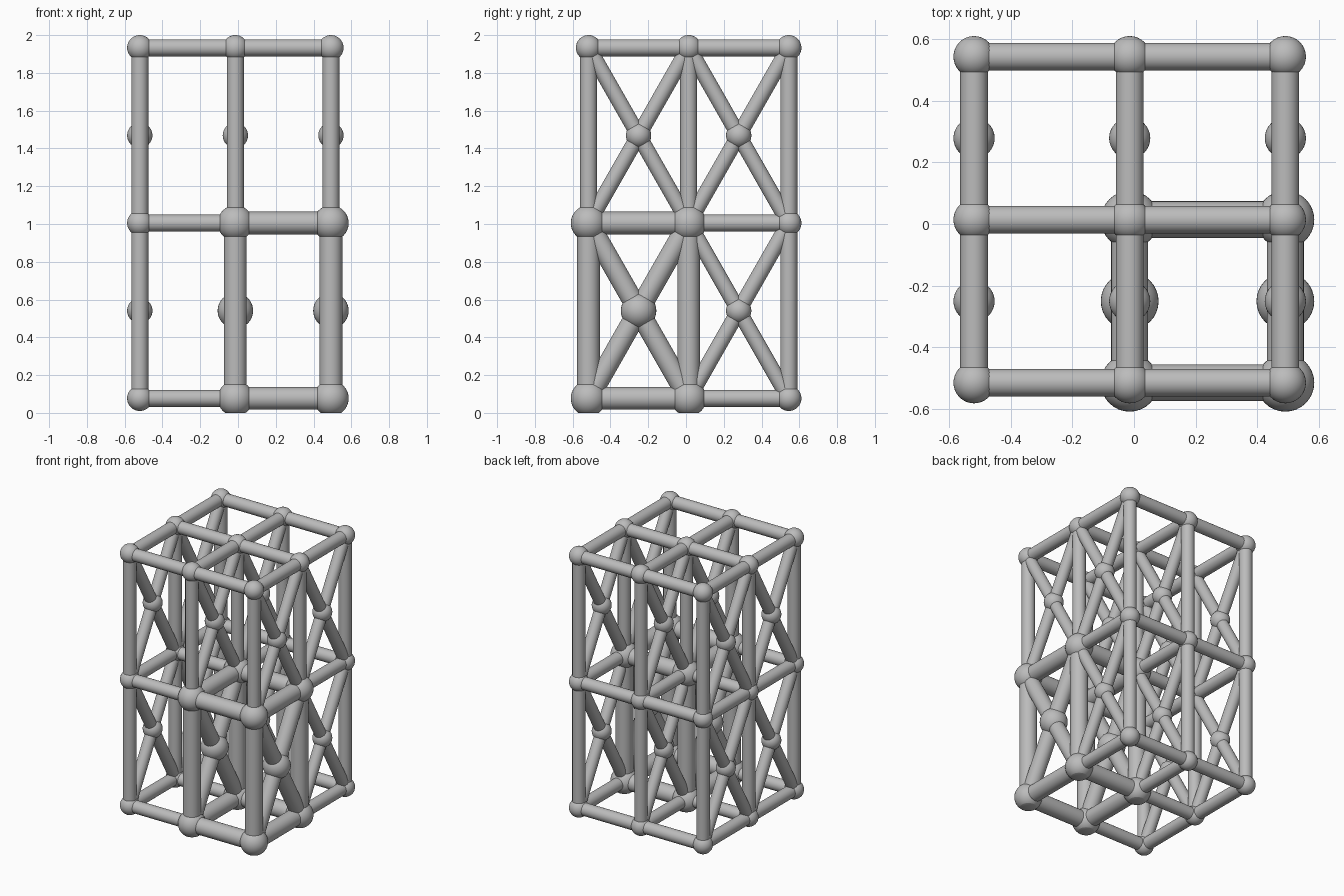
import bpy, bmesh, math
from itertools import product
from mathutils import Matrix, Vector

if "Cube" in bpy.data.objects:
    bpy.data.objects.remove(bpy.data.objects["Cube"], do_unlink=True)

# Joint grid of the frame
XS = (-0.52, -0.014, 0.492)
YS = (-0.516, 0.014, 0.544)
ZS = (0.077, 1.005, 1.933)

# Radii for the light and heavy members
NODE = {"light": 0.067, "heavy": 0.094}
TUBE = {"light": 0.045, "heavy": 0.06}
BRACE = {"light": 0.041, "heavy": 0.055}

steel = bpy.data.materials.new("grey_steel")
steel.use_nodes = True
colour = (0.5, 0.5, 0.5, 1)
steel.diffuse_color = colour
steel.node_tree.nodes["Principled BSDF"].inputs["Base Color"].default_value = colour

meshes = {}


def part(name):
    return meshes.setdefault(name, bmesh.new())


def joint(idx):
    return Vector((XS[idx[0]], YS[idx[1]], ZS[idx[2]]))


def weight(*indices):
    """One lower front cell is built from heavy members."""
    heavy = all(i[0] >= 1 and i[1] <= 1 and i[2] <= 1 for i in indices)
    return "heavy" if heavy else "light"


def tube(bm, a, b, radius):
    axis = b - a
    turn = axis.to_track_quat("Z", "Y").to_matrix().to_4x4()
    bmesh.ops.create_cone(bm, cap_ends=True, segments=32, radius1=radius, radius2=radius,
                          depth=axis.length, matrix=Matrix.Translation((a + b) / 2) @ turn)


def ball(bm, centre, radius):
    bmesh.ops.create_uvsphere(bm, u_segments=32, v_segments=20, radius=radius,
                              matrix=Matrix.Translation(centre))


# Ball joints and straight tubes
for idx in product(range(3), repeat=3):
    kind = weight(idx)
    ball(part(kind + "_joints"), joint(idx), NODE[kind])
    for axis in range(3):
        end = list(idx)
        end[axis] += 1
        if end[axis] < 3:
            kind = weight(idx, end)
            tube(part(kind + "_tubes"), joint(idx), joint(end), TUBE[kind])

# Cross braces with a ball at each crossing
for x, y, z in product(range(3), range(2), range(2)):
    low, high = (x, y, z), (x, y + 1, z + 1)
    kind = weight(low, high)
    tube(part(kind + "_braces"), joint(low), joint(high), BRACE[kind])
    tube(part(kind + "_braces"), joint((x, y + 1, z)), joint((x, y, z + 1)), BRACE[kind])
    ball(part(kind + "_brace_joints"), (joint(low) + joint(high)) / 2, NODE[kind])

# Flat feet under the heavy joints
feet = part("heavy_joints")
cut = bmesh.ops.bisect_plane(feet, geom=feet.verts[:] + feet.edges[:] + feet.faces[:],
                             plane_co=(0, 0, 0), plane_no=(0, 0, -1), clear_outer=True)
rim = [e for e in cut["geom_cut"] if isinstance(e, bmesh.types.BMEdge)]
bmesh.ops.holes_fill(feet, edges=rim, sides=0)
bmesh.ops.recalc_face_normals(feet, faces=feet.faces[:])

# Turn each group into a smooth shaded object
for name, bm in meshes.items():
    mesh = bpy.data.meshes.new(name)
    bm.to_mesh(mesh)
    bm.free()
    mesh.materials.append(steel)
    obj = bpy.data.objects.new(name, mesh)
    bpy.context.collection.objects.link(obj)
    bpy.ops.object.select_all(action="DESELECT")
    obj.select_set(True)
    bpy.context.view_layer.objects.active = obj
    bpy.ops.object.shade_smooth_by_angle(angle=math.radians(35))
